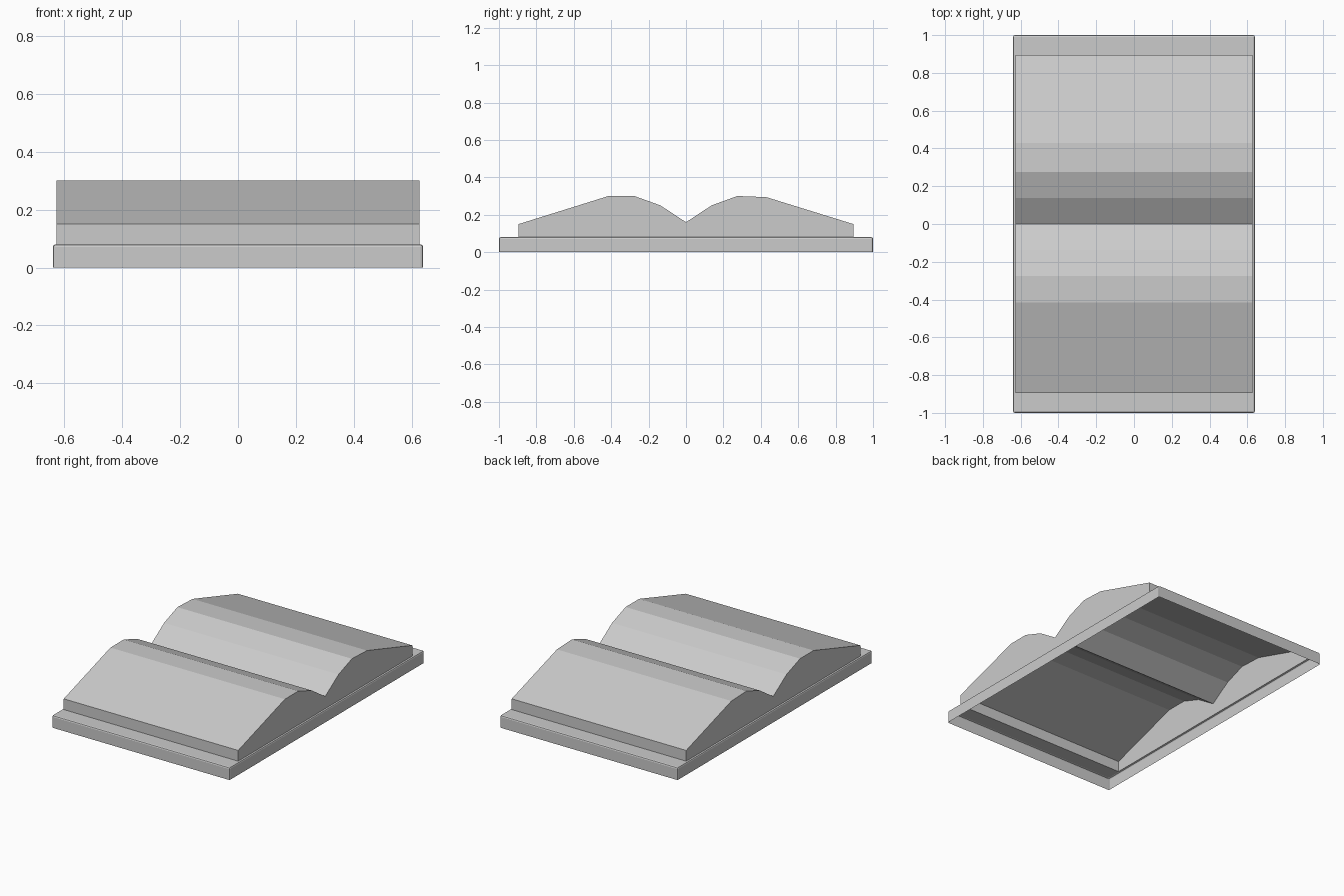
import bpy
import bmesh

cube = bpy.data.objects.get("Cube")
if cube:
    bpy.data.objects.remove(cube, do_unlink=True)

# Single plain grey
grey = bpy.data.materials.new("plain_grey")
grey.use_nodes = True
colour = (0.6, 0.6, 0.6, 1)
grey.diffuse_color = colour
grey.node_tree.nodes["Principled BSDF"].inputs["Base Color"].default_value = colour


def finish(bm, name):
    bmesh.ops.recalc_face_normals(bm, faces=bm.faces)
    mesh = bpy.data.meshes.new(name)
    bm.to_mesh(mesh)
    bm.free()
    mesh.materials.append(grey)
    obj = bpy.data.objects.new(name, mesh)
    bpy.context.collection.objects.link(obj)
    return obj


HALF_X, HALF_Y, TOP = 0.64, 1.0, 0.08
PAGE_X, PAGE_Y = 0.628, 0.895

# Cover: shallow open-bottomed tray with softened edges and a hole under the pages
bm = bmesh.new()
bmesh.ops.create_cube(bm, size=1)
for v in bm.verts:
    v.co = (v.co.x * 2 * HALF_X, v.co.y * 2 * HALF_Y, (v.co.z + 0.5) * TOP)
bottom = [f for f in bm.faces if f.normal.z < -0.5]
bmesh.ops.delete(bm, geom=bottom, context='FACES')
edges = [e for e in bm.edges if max(v.co.z for v in e.verts) > TOP / 2]
bmesh.ops.bevel(bm, geom=edges, offset=0.009, segments=2, profile=0.5,
                affect='EDGES', clamp_overlap=True)
bm.normal_update()
top = max((f for f in bm.faces if f.normal.z > 0.99), key=lambda f: f.calc_area())
bmesh.ops.inset_region(bm, faces=[top], thickness=0.002)
for v in top.verts:
    v.co.x = PAGE_X if v.co.x > 0 else -PAGE_X
    v.co.y = PAGE_Y if v.co.y > 0 else -PAGE_Y
bmesh.ops.delete(bm, geom=[top], context='FACES_ONLY')
finish(bm, "cover")

# Pages: hollow shell swept across x from the open-book profile
profile = [(-PAGE_Y, TOP), (-PAGE_Y, 0.15), (-0.415, 0.3), (-0.276, 0.3),
           (-0.137, 0.25), (0, 0.16), (0.137, 0.25), (0.274, 0.3),
           (0.43, 0.294), (PAGE_Y, 0.15), (PAGE_Y, TOP)]
bm = bmesh.new()
sides = [[bm.verts.new((x, y, z)) for y, z in profile] for x in (-PAGE_X, PAGE_X)]
for side in sides:
    bm.faces.new(side)
for i in range(len(profile) - 1):
    bm.faces.new((sides[0][i], sides[0][i + 1], sides[1][i + 1], sides[1][i]))
finish(bm, "pages")
